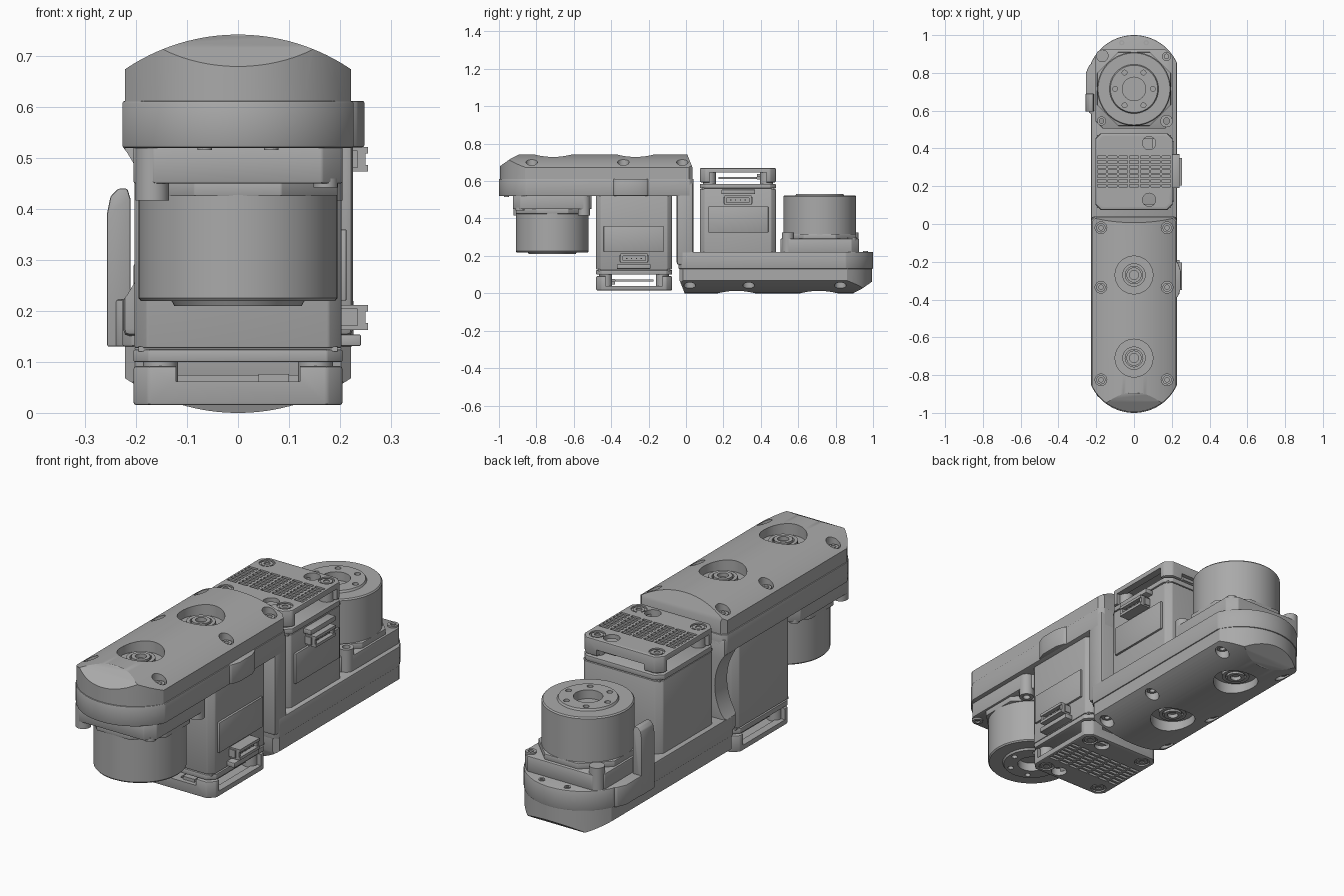
import bpy, bmesh, math
from math import pi, sin, cos, sqrt, radians
from mathutils import Matrix

if "Cube" in bpy.data.objects:
    bpy.data.objects.remove(bpy.data.objects["Cube"])

grey = bpy.data.materials.new("mid grey")
grey.use_nodes = True
grey.diffuse_color = (0.4, 0.4, 0.4, 1)
grey.node_tree.nodes["Principled BSDF"].inputs["Base Color"].default_value = (0.4, 0.4, 0.4, 1)


def finish(name, bm):
    bmesh.ops.recalc_face_normals(bm, faces=bm.faces)
    me = bpy.data.meshes.new(name)
    bm.to_mesh(me)
    bm.free()
    me.materials.append(grey)
    ob = bpy.data.objects.new(name, me)
    bpy.context.collection.objects.link(ob)
    return ob


def prism(name, pts, lo, hi, axis="z", bevel=0):
    """Extrude a 2D outline along an axis, optionally rounding its sharp edges."""
    place = {"x": lambda a, b, h: (h, a, b), "y": lambda a, b, h: (a, h, b),
             "z": lambda a, b, h: (a, b, h)}[axis]
    bm = bmesh.new()
    low = [bm.verts.new(place(a, b, lo)) for a, b in pts]
    top = [bm.verts.new(place(a, b, hi)) for a, b in pts]
    bm.faces.new(low)
    bm.faces.new(top)
    n = len(pts)
    for i in range(n):
        bm.faces.new((low[i], low[(i + 1) % n], top[(i + 1) % n], top[i]))
    if bevel:
        bm.normal_update()
        bmesh.ops.recalc_face_normals(bm, faces=bm.faces)
        edges = [e for e in bm.edges if e.calc_face_angle(0) > radians(25)]
        bmesh.ops.bevel(bm, geom=edges, offset=bevel, segments=2, profile=0.5, affect="EDGES")
    return finish(name, bm)


def rect(x0, x1, y0, y1, c=0):
    """Rectangle outline with corners cut by c."""
    if not c:
        return [(x0, y0), (x1, y0), (x1, y1), (x0, y1)]
    return [(x0 + c, y0), (x1 - c, y0), (x1, y0 + c), (x1, y1 - c),
            (x1 - c, y1), (x0 + c, y1), (x0, y1 - c), (x0, y0 + c)]


def box(name, x0, x1, y0, y1, z0, z1, bevel=0, c=0):
    return prism(name, rect(x0, x1, y0, y1, c), z0, z1, "z", bevel)


def lathe(name, profile, x, y, n=32):
    """Turn an (r, z) profile around a vertical axis."""
    bm = bmesh.new()
    rings = [[bm.verts.new((x + r * cos(2 * pi * i / n), y + r * sin(2 * pi * i / n), z))
              for i in range(n)] for r, z in profile]
    for a, b in zip(rings, rings[1:]):
        for i in range(n):
            bm.faces.new((a[i], a[(i + 1) % n], b[(i + 1) % n], b[i]))
    bm.faces.new(rings[0])
    bm.faces.new(rings[-1])
    return finish(name, bm)


def rod(name, x, y, r, z0, z1, n=32):
    return lathe(name, [(r, z0), (r, z1)], x, y, n)


def combine(ob, tools, op="DIFFERENCE"):
    """Apply booleans and discard the tools."""
    for t in tools:
        m = ob.modifiers.new("bool", "BOOLEAN")
        m.object, m.operation, m.solver = t, op, "EXACT"
    bpy.context.view_layer.update()
    dg = bpy.context.evaluated_depsgraph_get()
    me = bpy.data.meshes.new_from_object(ob.evaluated_get(dg))
    ob.modifiers.clear()
    ob.data = me
    for t in tools:
        bpy.data.objects.remove(t)
    return ob


def outline(d):
    """Housing plan: arched front end, straight sides, square rear; inset by d."""
    w, R, rear = 0.227 - d, 0.25, 0.04 - d
    arc = [-w + 2 * w * i / 24 for i in range(25)]
    pts = [(x, -1 + d + R - sqrt(R * R - x * x)) for x in arc]
    return pts + [(w, rear - 0.02), (w - 0.02, rear), (0.02 - w, rear), (-w, rear - 0.02)]


# Housing base, lower seam lip and domed lid
arm = [prism("housing_base", outline(0), 0.52, 0.612, bevel=0.005)]
lid = prism("housing_lid", outline(0.005), 0.605, 0.78)
R, w = 0.395, 0.23
xs = [w - 2 * w * i / 32 for i in range(33)]
cross = [(-w, 0.55), (w, 0.55)] + [(x, 0.742 - R + sqrt(R * R - x * x)) for x in xs]
side = [(-1.01, 0.55), (0.06, 0.55), (0.06, 0.64), (0.035, 0.672), (0.0, 0.76),
        (-0.87, 0.76), (-0.9, 0.738), (-0.94, 0.718), (-1.0, 0.676), (-1.01, 0.66)]
combine(lid, [prism("cross_tool", cross, -1.1, 0.1, "y"),
              prism("side_tool", side, -0.3, 0.3, "x")], "INTERSECT")
screw_spots = [(s * 0.175, y) for s in (-1, 1) for y in (-0.02, -0.335, -0.825)]
bores = (-0.27, -0.71)
combine(lid, [rod("bore_tool", 0, y, 0.1, 0.69, 0.8, 48) for y in bores] +
        [rod("screw_tool", x, y, 0.031, 0.665, 0.8, 24) for x, y in screw_spots])
arm.append(lid)


def socket_screw(name, x, y, r, z0, z1, hole=0.5):
    """Screw head with a sunken socket; z1 is the exposed end."""
    deep = z1 + (z0 - z1) * 0.6
    return lathe(name, [(r, z0), (r, z1), (r * hole, z1), (r * hole, deep)], x, y, 20)


for x, y in screw_spots:
    arm.append(socket_screw("lid_screw", x, y, 0.024, 0.66, 0.682))
for y in bores:
    arm.append(socket_screw("bearing_boss", 0, y, 0.062, 0.685, 0.71, 0.75))
    arm.append(socket_screw("bearing_pin", 0, y, 0.04, 0.685, 0.715, 0.6))

# Rotary joint hanging under the housing
JY = -0.715
mount = box("joint_mount", -0.205, 0.205, -0.925, -0.505, 0.45, 0.525, 0.004, 0.04)
arm.append(mount)
arm.append(box("joint_collar", -0.195, 0.195, -0.91, -0.52, 0.425, 0.455, 0.003, 0.11))
drum = lathe("joint_drum", [(0.195, 0.44), (0.195, 0.225), (0.19, 0.219), (0.13, 0.219),
                            (0.125, 0.21), (0.062, 0.21), (0.062, 0.25)], 0, JY, 64)
combine(drum, [rod("hole_tool", 0.1 * cos(k * pi / 3), JY + 0.1 * sin(k * pi / 3), 0.013, 0.2, 0.235, 16)
               for k in range(6)])
arm.append(drum)
for x, y in ((-0.172, -0.887), (0.172, -0.887), (-0.172, -0.545)):
    arm.append(socket_screw("mount_screw", x, y, 0.024, 0.46, 0.442))
arm.append(socket_screw("tall_mount_screw", 0.172, -0.545, 0.033, 0.52, 0.417))
arm.append(rod("corner_boss", -0.168, -0.89, 0.033, 0.417, 0.52))
for x in (-0.065, 0.065):
    arm.append(socket_screw("end_pin", x, -0.96, 0.014, 0.525, 0.516))

# Motor: chamfered body, flange, vented cap on four corner posts
Y0, Y1, YC = -0.48, -0.075, -0.278
motor = [box("motor_body", -0.203, 0.203, Y0, Y1, 0.127, 0.58, 0.004, 0.025),
         box("motor_flange", -0.205, 0.205, Y0, Y1, 0.1, 0.124, 0.003, 0.03),
         box("motor_gasket", -0.195, 0.195, Y0 + 0.01, Y1 - 0.01, 0.12, 0.13)]
cap = box("vented_cap", -0.205, 0.205, Y0, Y1, 0.015, 0.092, 0.006, 0.03)
combine(cap, [box("hollow_tool", -0.17, 0.17, Y0 + 0.03, Y1 - 0.03, 0.035, 0.2),
              box("end_window_tool", -0.122, 0.122, -0.6, 0.1, 0.062, 0.2),
              box("side_window_tool", -0.3, 0.3, Y0 + 0.05, Y1 - 0.05, 0.04, 0.2)])
slots = bmesh.new()
for i in range(7):
    for j in range(7):
        spot = Matrix.Translation(((i - 3) * 0.057, YC + (j - 3) * 0.025, 0.015))
        bmesh.ops.create_cube(slots, size=1, matrix=spot @ Matrix.Diagonal((0.046, 0.014, 0.024, 1)))
corners = [(sx * 0.152, YC + sy * 0.152) for sx in (-1, 1) for sy in (-1, 1)]
combine(cap, [finish("slot_tool", slots)] +
        [rod("corner_tool", x, y, 0.034, 0, 0.022, 24) for x, y in corners] +
        [rod("port_tool", 0.08, YC + s * 0.15, 0.035, 0, 0.05, 24) for s in (-1, 1)])
motor.append(cap)
for x, y in corners:
    motor.append(rod("cap_post", x, y, 0.034, 0.03, 0.11, 20))
    motor.append(socket_screw("cap_screw", x, y, 0.026, 0.03, 0.017))
motor.append(box("circuit_board", -0.16, 0.16, Y0 + 0.1, Y1 - 0.1, 0.062, 0.074))
motor.append(box("board_plug", 0.04, 0.1, Y0 + 0.02, Y0 + 0.1, 0.06, 0.076))
motor.append(box("board_port", -0.105, 0.02, Y0 + 0.02, Y0 + 0.1, 0.047, 0.062))

# Side connector: back block, two lips, pins and a bracket
motor.append(box("connector_block", 0.2, 0.234, -0.355, -0.2, 0.17, 0.205))
for z in (0.163, 0.199):
    motor.append(box("connector_lip", 0.2, 0.255, -0.35, -0.205, z, z + 0.013))
for y in (-0.35, -0.217):
    motor.append(box("connector_end", 0.2, 0.25, y, y + 0.012, 0.165, 0.21))
for k in range(4):
    motor.append(box("connector_pin", 0.23, 0.246, -0.32 + k * 0.026, -0.314 + k * 0.026, 0.184, 0.19))
motor.append(box("connector_bracket", 0.2, 0.241, -0.37, -0.19, 0.131, 0.154, 0.003))
motor.append(box("side_cover", 0.2, 0.213, -0.44, -0.12, 0.22, 0.36, 0.003))

# Second arm: the first turned half a circle about x; its motor sits lower
for parts, height in ((arm, 0.742), (motor, 0.685)):
    turn = Matrix.Translation((0, 0, height)) @ Matrix.Rotation(pi, 4, "X")
    for ob in parts:
        twin = bpy.data.objects.new("rear_" + ob.name, ob.data)
        twin.matrix_world = turn
        bpy.context.collection.objects.link(twin)

# Upright web joining the arms, with a scooped side
web = box("joining_web", -0.226, 0.226, -0.05, 0.04, 0.15, 0.592, 0.015)
bite = [(-0.425 + 0.25 * cos(2 * pi * i / 64), 0.371 + 0.25 * sin(2 * pi * i / 64)) for i in range(64)]
combine(web, [prism("scoop_tool", bite, -0.2, 0.2, "y")])

# Cable bulges on the housings and the stop finger beside the rear joint
def bulge(x0, x1, y0, y1):
    return [(x0, y0), (x0 + (x1 - x0) * 0.6, y0 + 0.02), (x1, y0 + 0.06),
            (x1, y1 - 0.06), (x0 + (x1 - x0) * 0.6, y1 - 0.02), (x0, y1)]


prism("front_bulge", bulge(0.215, 0.248, -0.4, -0.19), 0.521, 0.612, bevel=0.004)
prism("rear_bulge", bulge(-0.21, -0.255, 0.57, 0.86), 0.13, 0.222, bevel=0.004)
finger = [(-0.21, 0.13), (-0.257, 0.13), (-0.257, 0.39), (-0.25, 0.425), (-0.235, 0.44),
          (-0.217, 0.44), (-0.211, 0.42)]
prism("stop_finger", finger, 0.595, 0.69, "y", 0.004)

# Smooth curved faces, keep edges crisp
for ob in bpy.context.collection.objects:
    if ob.type == "MESH" and ob.data.materials and ob.data.materials[0] == grey:
        ob.data.polygons.foreach_set("use_smooth", [True] * len(ob.data.polygons))
        ob.data.set_sharp_from_angle(angle=radians(28))
